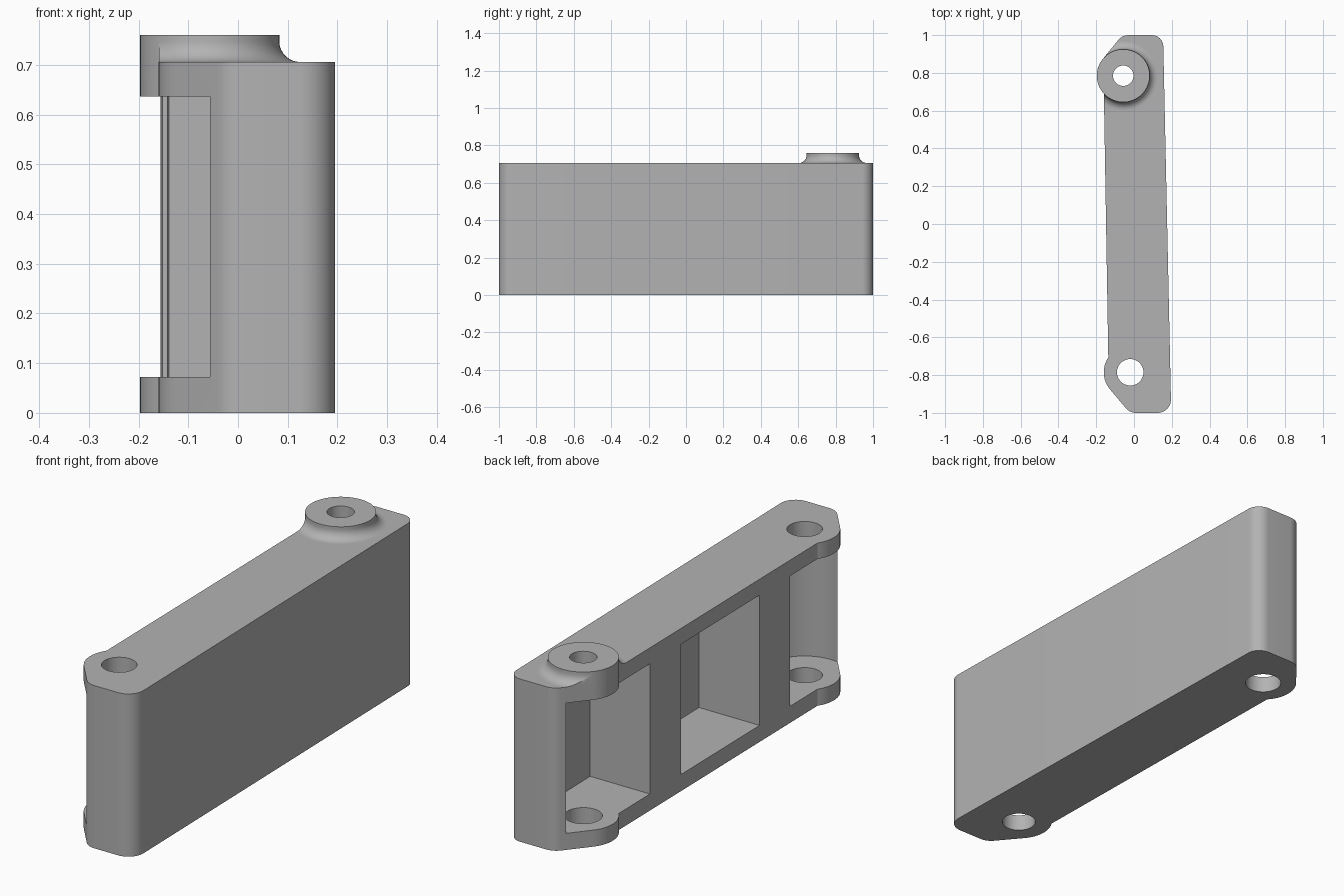
import bpy, bmesh
from math import cos, sin, pi, radians
from mathutils import Vector

cube = bpy.data.objects.get("Cube")
if cube:
    bpy.data.objects.remove(cube, do_unlink=True)

grey = bpy.data.materials.new("plain_grey")
grey.use_nodes = True
colour = (0.45, 0.45, 0.45, 1)
grey.diffuse_color = colour
grey.node_tree.nodes["Principled BSDF"].inputs["Base Color"].default_value = colour

HEIGHT, FLOOR, CEILING, BOSS_TOP = 0.706, 0.072, 0.637, 0.76
BACK, FRONT = Vector((-0.057, 0.785)), Vector((-0.02, -0.785))
LUG, CLEAR = 0.14, 0.178


def arc(centre, radius, start, end, steps=16):
    angles = [radians(start + (end - start) * i / steps) for i in range(steps + 1)]
    return [centre + radius * Vector((cos(a), sin(a))) for a in angles]


def fillet(before, corner, after, radius, steps=8):
    """Round one corner of a plan outline."""
    corner = Vector(corner)
    u = (Vector(before) - corner).normalized()
    v = (Vector(after) - corner).normalized()
    half = u.angle(v) / 2
    centre = corner + (u + v).normalized() * radius / sin(half)
    start = corner + u * (radius * cos(half) / sin(half)) - centre
    end = corner + v * (radius * cos(half) / sin(half)) - centre
    return [centre + (start.lerp(end, i / steps)).normalized() * radius
            for i in range(steps + 1)]


def make(name, bm):
    bmesh.ops.recalc_face_normals(bm, faces=bm.faces)
    mesh = bpy.data.meshes.new(name)
    bm.to_mesh(mesh)
    bm.free()
    mesh.materials.append(grey)
    obj = bpy.data.objects.new(name, mesh)
    bpy.context.collection.objects.link(obj)
    return obj


def prism(name, plan, z0, z1):
    bm = bmesh.new()
    face = bm.faces.new([bm.verts.new((x, y, z0)) for x, y in plan])
    top = bmesh.ops.extrude_face_region(bm, geom=[face])["geom"]
    verts = [g for g in top if isinstance(g, bmesh.types.BMVert)]
    bmesh.ops.translate(bm, vec=(0, 0, z1 - z0), verts=verts)
    return make(name, bm)


def cylinder(name, centre, radius, z0, z1):
    return prism(name, arc(centre, radius, 0, 360, 64)[:-1], z0, z1)


def combine(target, tool, operation):
    mod = target.modifiers.new(operation, "BOOLEAN")
    mod.operation, mod.solver, mod.object = operation, "EXACT", tool
    bpy.context.view_layer.objects.active = target
    bpy.ops.object.modifier_apply(modifier=mod.name)
    bpy.data.objects.remove(tool, do_unlink=True)


# Plan outline: tapering bar with a rounded lug at each end
front_right, back_right = (0.197, -1), (0.154, 1)
front_left, back_left = (-0.022, -1), (-0.062, 1)
front_lug = arc(FRONT, LUG, 146, 220)
back_lug = arc(BACK, LUG, 140, 223)
outline = (fillet(front_lug[-1], front_left, front_right, 0.07)
           + fillet(front_left, front_right, back_right, 0.07)
           + fillet(front_right, back_right, back_left, 0.06)
           + fillet(back_right, back_left, back_lug[0], 0.07)
           + back_lug + front_lug)
body = prism("hinge_body", outline, 0, HEIGHT)


# Pockets open on the -x side, leaving a thin wall parallel to the +x face
def pocket(y0, y1):
    wall = lambda y: 0.141 - 0.0216 * y
    plan = [(-0.4, y0), (wall(y0), y0), (wall(y1), y1), (-0.4, y1)]
    combine(body, prism("pocket_cutter", plan, FLOOR, CEILING), "DIFFERENCE")


pocket(-0.30, 0.25)
pocket(0.47, BACK.y)
pocket(FRONT.y, -0.515)

# Round clearance about each pivot
for centre in (BACK, FRONT):
    combine(body, cylinder("clearance_cutter", centre, CLEAR, FLOOR, CEILING), "DIFFERENCE")

# Raised boss with a flared foot, trimmed to the plan outline
flare = [(0, BOSS_TOP), (LUG, BOSS_TOP)]
flare += [(r, z) for r, z in arc(Vector((LUG + 0.042, HEIGHT + 0.042)), 0.042, 180, 270, 10)]
flare += [(LUG + 0.042, HEIGHT - 0.02), (0, HEIGHT - 0.02)]
bm = bmesh.new()
rim = [bm.verts.new((r, 0, z)) for r, z in flare]
edges = [bm.edges.new(pair) for pair in zip(rim, rim[1:])]
bmesh.ops.spin(bm, geom=rim + edges, cent=(0, 0, 0), axis=(0, 0, 1),
               angle=2 * pi, steps=64)
bmesh.ops.remove_doubles(bm, verts=bm.verts, dist=0.0001)
bmesh.ops.translate(bm, vec=(BACK.x, BACK.y, 0), verts=bm.verts)
boss = make("boss", bm)
combine(boss, prism("outline_trim", outline, HEIGHT - 0.1, BOSS_TOP + 0.1), "INTERSECT")
combine(body, boss, "UNION")

# Pivot holes
for centre, radius, z0, z1 in ((FRONT, 0.07, -0.1, 1), (BACK, 0.075, -0.1, 0.3),
                               (BACK, 0.054, 0.3, 1)):
    combine(body, cylinder("hole_cutter", centre, radius, z0, z1), "DIFFERENCE")

bpy.ops.object.select_all(action="DESELECT")
body.select_set(True)
bpy.context.view_layer.objects.active = body
bpy.ops.object.shade_smooth_by_angle(angle=radians(30))
